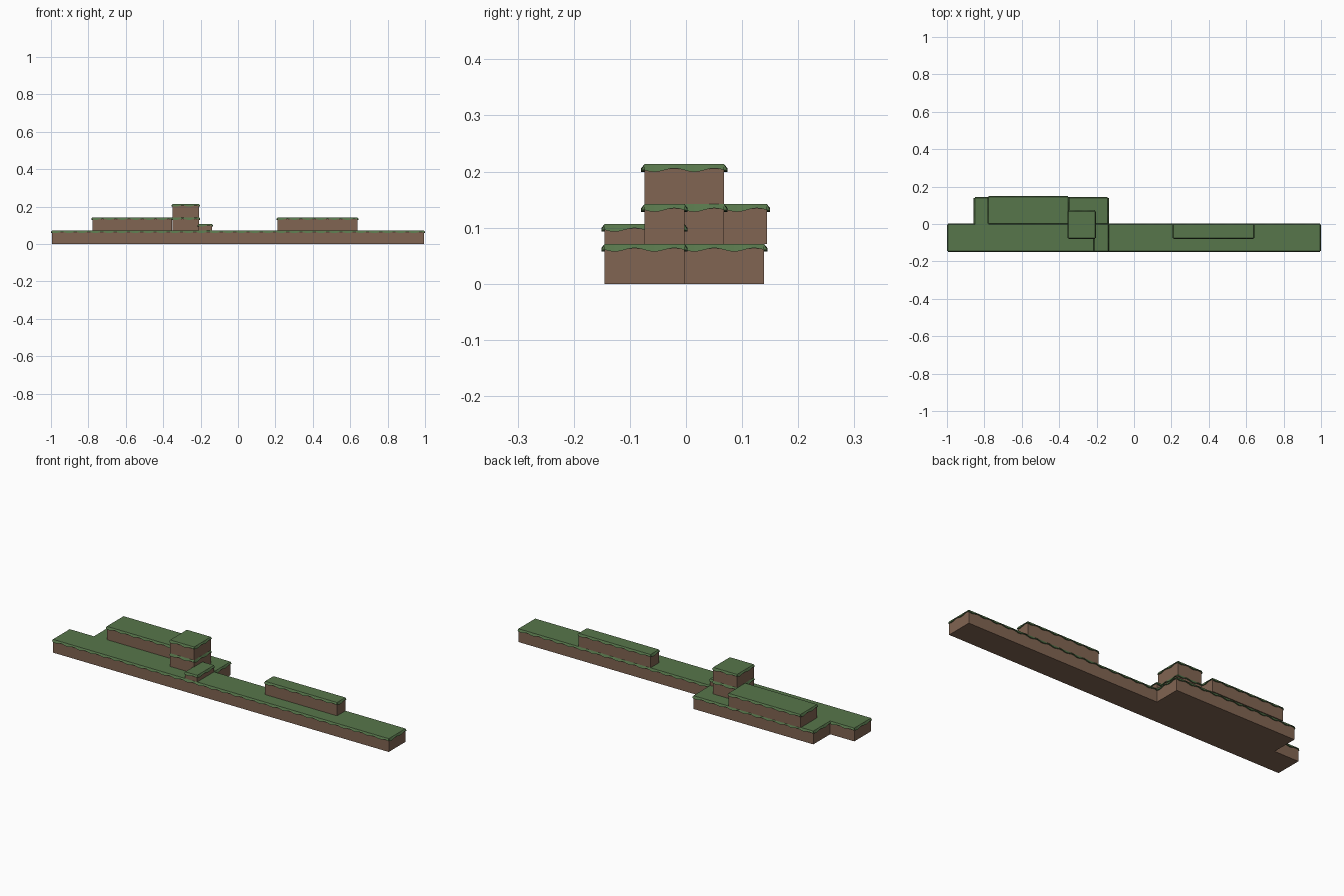
import bpy, bmesh, math
from mathutils import Vector

if "Cube" in bpy.data.objects:
    bpy.data.objects.remove(bpy.data.objects["Cube"])

U = 0.142          # tile size
H = U / 2          # tile height
LIP = 0.006        # grass overhang


def material(name, color):
    m = bpy.data.materials.new(name)
    m.diffuse_color = color
    m.use_nodes = True
    m.node_tree.nodes["Principled BSDF"].inputs["Base Color"].default_value = m.diffuse_color
    return m


DIRT = material("dirt", (0.22, 0.13, 0.085, 1))
GRASS = material("grass", (0.095, 0.18, 0.07, 1))


def finish(bm, name, mat):
    bmesh.ops.recalc_face_normals(bm, faces=bm.faces)
    me = bpy.data.meshes.new(name)
    bm.to_mesh(me)
    bm.free()
    me.materials.append(mat)
    bpy.context.collection.objects.link(bpy.data.objects.new(name, me))


def dirt_block(name, x, y, z, sx, sy, h):
    # box left open on top, where the grass covers it
    bm = bmesh.new()
    bmesh.ops.create_cube(bm, size=1)
    for v in bm.verts:
        v.co = Vector((x + (v.co.x + .5) * sx, y + (v.co.y + .5) * sy, z + (v.co.z + .5) * h))
    bm.normal_update()
    bmesh.ops.delete(bm, geom=[f for f in bm.faces if f.normal.z > .5], context='FACES_ONLY')
    finish(bm, name, DIRT)


def grass_cap(name, x, y, top, sx, sy):
    bm = bmesh.new()
    c = [Vector(p) for p in ((x, y, top), (x + sx, y, top), (x + sx, y + sy, top), (x, y + sy, top))]
    bm.faces.new([bm.verts.new(p) for p in c])
    # wavy wedge-shaped fringe along every side
    for i in range(4):
        a, b = c[i], c[(i + 1) % 4]
        length = (b - a).length
        along = (b - a).normalized()
        out = Vector((along.y, -along.x, 0))
        n = max(8, round(length / H) * 8)
        rows = []
        for k in range(n + 1):
            s = length * k / n
            drop = Vector((0, 0, -0.0105 - 0.0033 * math.sin(2 * math.pi * s / H)))
            p = a + along * s
            rows.append([bm.verts.new(q) for q in (p, p + out * LIP + drop, p + drop)])
        for r, q in zip(rows, rows[1:]):
            for j in range(3):
                m = (j + 1) % 3
                bm.faces.new((r[j], q[j], q[m], r[m]))
        bm.faces.new(rows[0])
        bm.faces.new(rows[-1])
    finish(bm, name, GRASS)


# name: x, y, z of the low corner, then width, depth, height
blocks = {
    "front_ground": (-0.994, -0.145, 0, 14 * U, U, H),
    "back_ground": (-0.851, -0.003, 0, 5 * U, U, H),
    "left_terrace": (-0.778, 0.002, H, 3 * U, U, H),
    "right_ledge": (0.212, -0.074, H, 3 * U, U / 2, H),
    "tower_lower": (-0.350, -0.074, H, U, U, H),
    "tower_upper": (-0.350, -0.074, 2 * H, U, U, H),
    "small_step": (-0.211, -0.145, H, U / 2, U, H / 2),
}
for name, (x, y, z, sx, sy, h) in blocks.items():
    dirt_block(name + "_dirt", x, y, z, sx, sy, h)
    grass_cap(name + "_grass", x, y, z + h, sx, sy)
